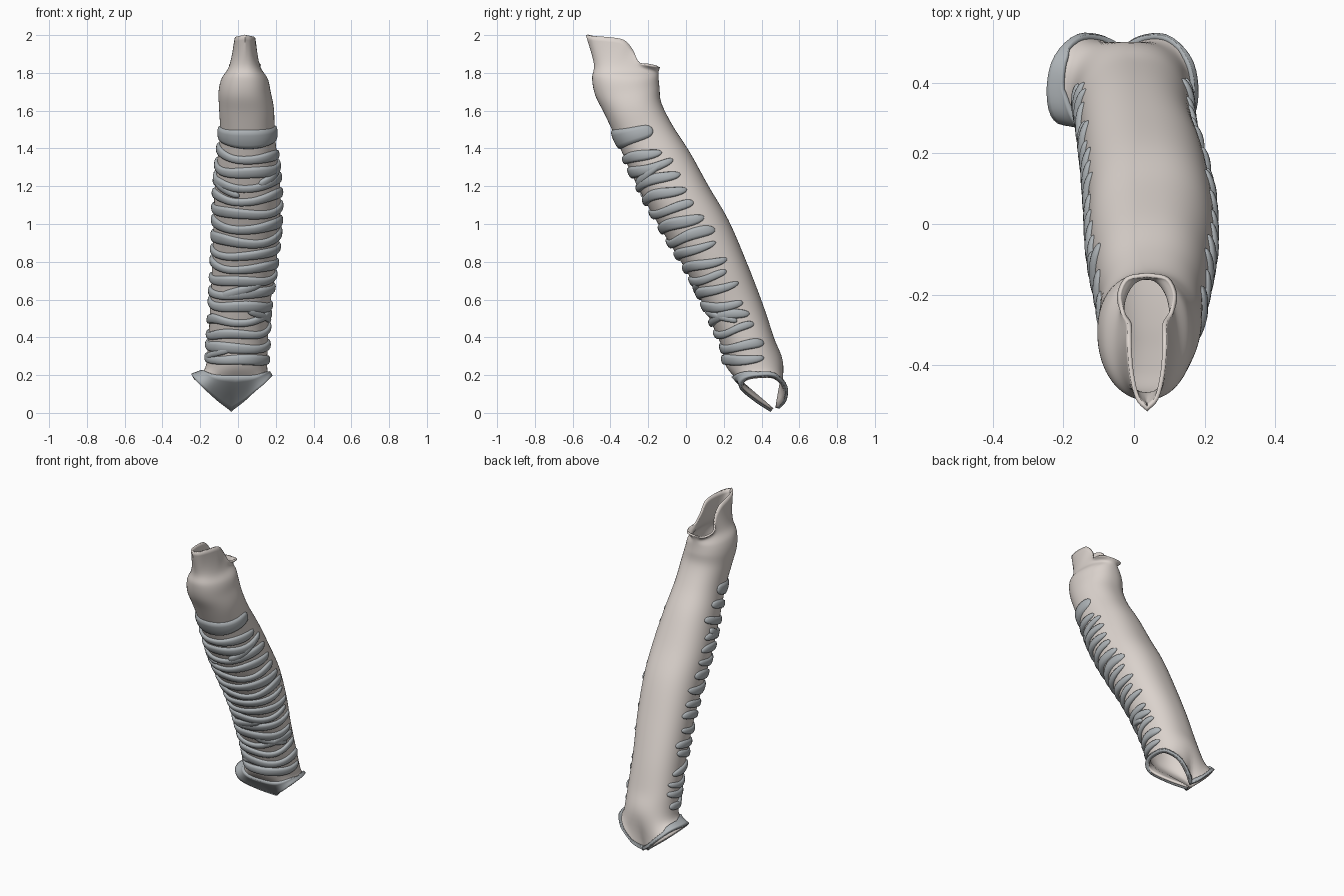
import bpy, bmesh, random
from math import sin, cos, pi, sqrt
from mathutils import Vector as V

if "Cube" in bpy.data.objects:
    bpy.data.objects.remove(bpy.data.objects["Cube"])
random.seed(4)

def material(name, col):
    m = bpy.data.materials.new(name)
    m.diffuse_color = (*col, 1)
    m.use_nodes = True
    m.node_tree.nodes["Principled BSDF"].inputs["Base Color"].default_value = m.diffuse_color
    return m
TISSUE = material("soft_tissue", (0.72, 0.66, 0.62))
CARTILAGE = material("cartilage", (0.42, 0.45, 0.47))

def catmull(p, t):
    """Smooth curve through a list of vectors, t in list index units."""
    n = len(p) - 1
    i = min(max(int(t), 0), n - 1)
    f = t - i
    b, c = p[i], p[i + 1]
    a = p[i - 1] if i > 0 else b * 2 - c
    d = p[i + 2] if i + 2 <= n else c * 2 - b
    return 0.5 * (2*b + (c - a)*f + (2*a - 5*b + 4*c - d)*f*f + (3*b - a - 3*c + d)*f**3)

# Half rims (x offset, y, z) running from the front middle to the back middle
LOW_RIM = [V(p) for p in ((0, .455, .015), (.075, .37, .07), (.15, .295, .135), (.195, .315, .18),
    (.205, .39, .195), (.185, .47, .19), (.125, .525, .135), (.055, .52, .065), (0, .485, .025))]
TOP_RIM = [V(p) for p in ((0, -.53, 2.0), (.032, -.495, 1.995), (.05, -.42, 1.99), (.056, -.33, 1.975),
    (.055, -.28, 1.92), (.075, -.25, 1.855), (.085, -.2, 1.84), (.06, -.15, 1.83), (0, -.138, 1.83))]
# Cross-sections: front y, z, back y, z, centre x, half width
SECTIONS = [(.23, .22, .515, .25, -.01, .165), (.19, .35, .465, .40, 0, .158),
    (.11, .53, .405, .58, .01, .158), (.02, .72, .32, .80, .03, .168),
    (-.10, .92, .225, 1.02, .045, .175), (-.21, 1.11, .12, 1.20, .05, .175),
    (-.295, 1.28, .02, 1.38, .05, .16), (-.365, 1.44, -.07, 1.52, .05, .145),
    (-.43, 1.58, -.13, 1.64, .045, .145), (-.48, 1.68, -.14, 1.72, .035, .138),
    (-.497, 1.77, -.145, 1.77, .035, .122), (-.488, 1.85, -.145, 1.805, .035, .085)]
LAST = len(SECTIONS) + 1

def rim(points, cx, a):
    a = (a + pi) % (2 * pi) - pi
    p = catmull(points, abs(a) / pi * 8)
    return V((cx + (p.x if a >= 0 else -p.x), p.y, p.z))

def ring(i, a):
    if i == 0:
        return rim(LOW_RIM, -.035, a)
    if i == LAST:
        return rim(TOP_RIM, .037, a)
    fy, fz, by, bz, cx, w = SECTIONS[i - 1]
    s, c = sin(a), -cos(a)
    s = abs(s) ** .88 * (1 if s > 0 else -1)
    c = abs(c) ** .92 * (1 if c > 0 else -1)
    t = (1 + c) / 2
    return V((cx + w * s, fy + (by - fy) * t, fz + (bz - fz) * t))

def surf(u, a):
    i = min(max(int(u), 0), LAST - 1)
    lo, hi = max(i - 1, 0), min(i + 2, LAST)
    return catmull([ring(k, a) for k in range(lo, hi + 1)], u - lo)

def frame(u, a):
    da = surf(u, a + .03) - surf(u, a - .03)
    du = surf(min(u + .03, LAST), a) - surf(max(u - .03, 0), a)
    n = da.cross(du).normalized()
    return surf(u, a), n, n.cross(da).normalized()

def grid_object(name, rows, mat, wrap=True, caps=False):
    n = len(rows[0])
    verts = [p for r in rows for p in r]
    faces = [(i*n + j, i*n + (j+1) % n, (i+1)*n + (j+1) % n, (i+1)*n + j)
             for i in range(len(rows) - 1) for j in range(n if wrap else n - 1)]
    if caps:
        faces += [tuple(range(n)), tuple(range(len(verts) - n, len(verts)))]
    me = bpy.data.meshes.new(name)
    me.from_pydata(verts, [], faces)
    if caps:
        bm = bmesh.new()
        bm.from_mesh(me)
        bmesh.ops.recalc_face_normals(bm, faces=bm.faces)
        bm.to_mesh(me)
        bm.free()
    me.materials.append(mat)
    ob = bpy.data.objects.new(name, me)
    bpy.context.collection.objects.link(ob)
    bpy.context.view_layer.objects.active = ob
    ob.select_set(True)
    bpy.ops.object.shade_smooth_by_angle(angle=0.9)
    ob.select_set(False)
    return ob

def thicken(ob, t):
    m = ob.modifiers.new("wall", 'SOLIDIFY')
    m.thickness, m.offset = t, -1

# Windpipe wall with its slanted top mouth and two side mouths below
NA = 64
tube = grid_object("windpipe_wall", [[surf(LAST * i / 78, 2*pi*j/NA) for j in range(NA)]
                                     for i in range(79)], TISSUE)
thicken(tube, .012)

def u_at(z):
    lo, hi = .5, 11
    for _ in range(20):
        mid = (lo + hi) / 2
        lo, hi = (mid, hi) if surf(mid, pi / 2).z < z else (lo, mid)
    return lo

# Horseshoe cartilage band: flat oval section swept round the front of the wall
def cartilage(name, z, half_h, a0, a1, tilt=0, wave=0, depth=.017):
    u0, ph, rows = u_at(z), random.uniform(0, 6), []
    for i in range(45):
        s = -cos(pi * i / 44)
        a = a0 + (a1 - a0) * (s + 1) / 2
        p, n, up = frame(u0 + tilt * s + wave * sin(3*a + ph), a)
        k = max(.04, sqrt(1 - abs(s) ** 9))
        h = half_h * k * (1 + .15 * sin(2.3*a + ph))
        row = []
        for j in range(12):
            c, d = cos(2*pi*j/12), sin(2*pi*j/12)
            row.append(p + up * h * c + n * (depth * k * abs(d) ** .6 * (1 if d > 0 else -.5)))
        rows.append(row)
    grid_object(name, rows, CARTILAGE, caps=True)

cartilage("top_cartilage", 1.487, .048, -1.75, 1.85)
COUNT = 16
for i in range(COUNT):
    z = 1.39 - i * (1.39 - .29) / (COUNT - 1)
    e = 1.95 + random.uniform(-.12, .15)
    cartilage(f"cartilage_ring_{i+1}", z, random.uniform(.023, .029), -e, e + random.uniform(-.15, .1),
              random.uniform(-.1, .1), random.uniform(.02, .06))

# Short forks joining neighbouring rings
for i, (z, a0, a1, t) in enumerate(((1.29, .3, 1.7, .2), (1.23, -1.7, -.2, -.2), (.68, -.7, .6, .2),
                                    (.53, .2, 1.5, -.2), (.33, -1.4, -.2, .2))):
    cartilage(f"cartilage_fork_{i+1}", z, .022, a0, a1, t)

# Forked lower cartilage: wide front apron, narrow over the side mouths, thin at the back
rows = []
for i in range(7):
    row = []
    for j in range(NA):
        a = 2 * pi * j / NA
        f, s = max(0, cos(a)), abs(sin(a))
        width = .12 + .75 * f ** .7 + .5 * s ** 4 * (1 if cos(a) > -.5 else .5)
        p, n, _ = frame(min(width, .95) * i / 6, a)
        row.append(p + n * .013)
    rows.append(row)
thicken(grid_object("forked_lower_cartilage", rows, CARTILAGE), .022)
